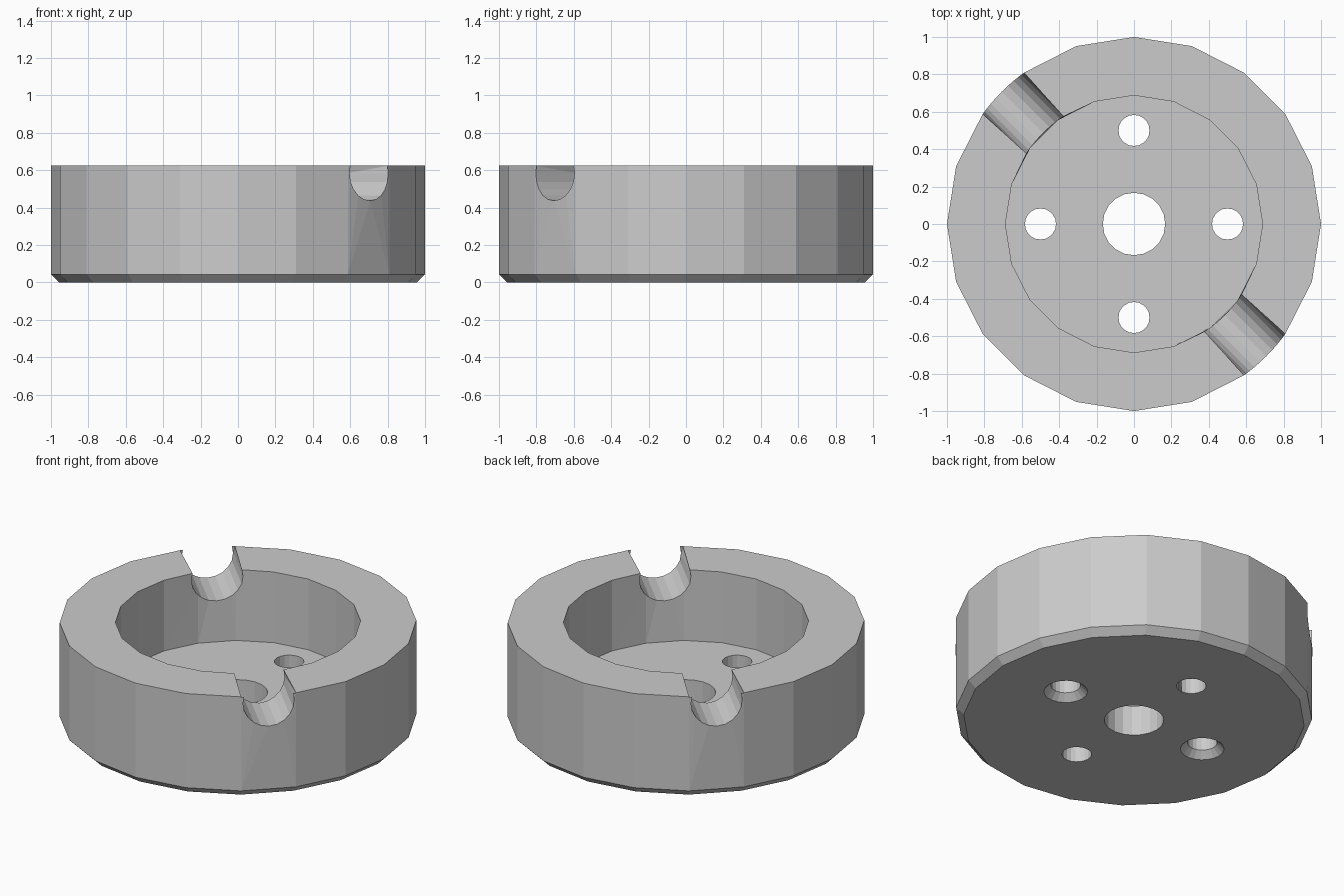
import bpy, bmesh
from math import sin, cos, pi, radians, hypot
from mathutils import Matrix

if "Cube" in bpy.data.objects:
    bpy.data.objects.remove(bpy.data.objects["Cube"])

SIDES = 20
HEIGHT, FLOOR = 0.625, 0.1875
OUTER, INNER, CHAMFER = 1.0, 0.6875, 0.043


def to_object(bm, name):
    bmesh.ops.recalc_face_normals(bm, faces=bm.faces)
    mesh = bpy.data.meshes.new(name)
    bm.to_mesh(mesh)
    bm.free()
    ob = bpy.data.objects.new(name, mesh)
    bpy.context.collection.objects.link(ob)
    return ob


def lathe(name, profile, matrix=Matrix()):
    """Stack of (radius, z) rings, capped at both ends."""
    bm = bmesh.new()
    rings = [[bm.verts.new((r * cos(2 * pi * i / SIDES), r * sin(2 * pi * i / SIDES), z))
              for i in range(SIDES)] for r, z in profile]
    for a, b in zip(rings, rings[1:]):
        for i in range(SIDES):
            j = (i + 1) % SIDES
            bm.faces.new((a[i], a[j], b[j], b[i]))
    bm.faces.new(rings[0])
    bm.faces.new(rings[-1])
    bm.transform(matrix)
    return to_object(bm, name)


# Cup-shaped body with chamfered foot
body = lathe("ring_body", [(OUTER - CHAMFER, 0), (OUTER, CHAMFER), (OUTER, HEIGHT),
                           (INNER, HEIGHT), (INNER, FLOOR)])

# Cutters: centre bore, four bolt holes (the x pair countersunk below), diagonal groove
cutters = [lathe("bore_cutter", [(0.167, -0.1), (0.167, 0.4)])]
for x, y in ((0.5, 0), (-0.5, 0), (0, 0.5), (0, -0.5)):
    profile = [(0.083, -0.1), (0.083, 0.4)]
    if x:
        profile = [(0.165, -0.042), (0.083, 0.04), (0.083, 0.4)]
    cutters.append(lathe("bolt_hole_cutter", profile, Matrix.Translation((x, y, 0))))
groove = (Matrix.Translation((0, 0, 0.583)) @ Matrix.Rotation(radians(-45), 4, 'Z')
          @ Matrix.Rotation(radians(90), 4, 'Y'))
cutters.append(lathe("groove_cutter", [(0.1458, -1.3), (0.1458, 1.3)], groove))

for cutter in cutters:
    mod = body.modifiers.new(cutter.name, 'BOOLEAN')
    mod.operation, mod.solver, mod.object = 'DIFFERENCE', 'EXACT', cutter

# Bake the cuts and drop the cutters
bpy.context.view_layer.update()
evaluated = body.evaluated_get(bpy.context.evaluated_depsgraph_get())
bm = bmesh.new()
bm.from_mesh(evaluated.to_mesh())
body.modifiers.clear()
for cutter in cutters:
    bpy.data.objects.remove(cutter)

# Groove ends follow the true round walls
bmesh.ops.triangulate(bm, faces=bm.faces)
for v in bm.verts:
    r = hypot(v.co.x, v.co.y)
    if v.co.z > 0.3:
        k = (OUTER if r > 0.85 else INNER) / r
        v.co.x *= k
        v.co.y *= k
bmesh.ops.dissolve_limit(bm, angle_limit=0.002, verts=bm.verts, edges=bm.edges)
bm.to_mesh(body.data)
bm.free()
